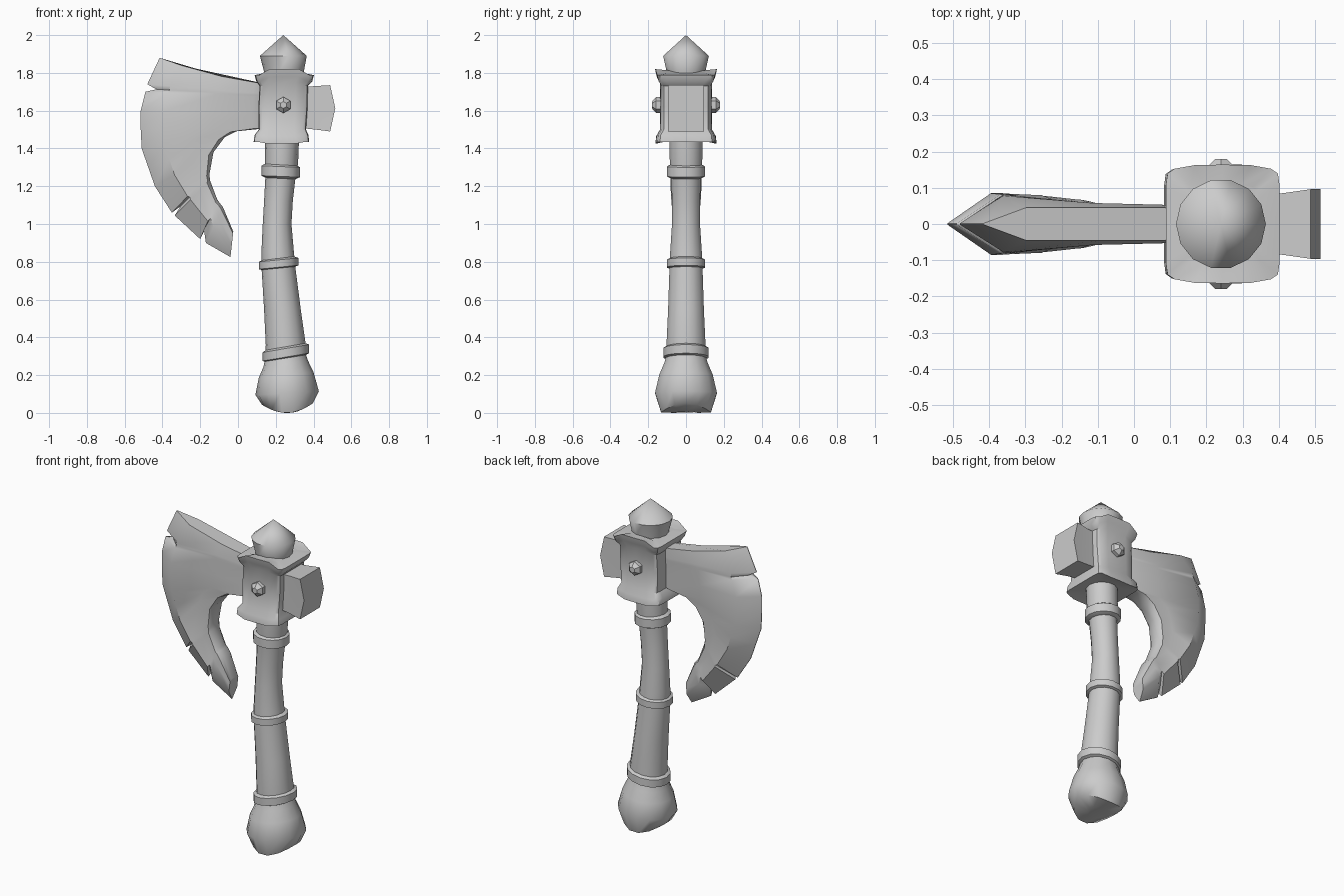
import bpy
import bmesh
from math import cos, sin, tau, radians
from mathutils import Vector

cube = bpy.data.objects.get("Cube")
if cube:
    bpy.data.objects.remove(cube, do_unlink=True)

grey = bpy.data.materials.new("plain grey")
grey.use_nodes = True
colour = (0.6, 0.6, 0.6, 1)
grey.diffuse_color = colour
shader = next(n for n in grey.node_tree.nodes if n.type == "BSDF_PRINCIPLED")
shader.inputs["Base Color"].default_value = colour


def loft(name, rings, angle=40):
    """Skin a list of equal-length closed rings and cap both ends."""
    bm = bmesh.new()
    loops = [[bm.verts.new(p) for p in ring] for ring in rings]
    count = len(loops[0])
    for low, high in zip(loops, loops[1:]):
        for i in range(count):
            j = (i + 1) % count
            bm.faces.new((low[i], low[j], high[j], high[i]))
    bm.faces.new(loops[0][::-1])
    bm.faces.new(loops[-1])
    bmesh.ops.remove_doubles(bm, verts=bm.verts, dist=0.0001)
    bmesh.ops.recalc_face_normals(bm, faces=bm.faces)
    mesh = bpy.data.meshes.new(name)
    bm.to_mesh(mesh)
    bm.free()
    mesh.materials.append(grey)
    obj = bpy.data.objects.new(name, mesh)
    bpy.context.collection.objects.link(obj)
    bpy.ops.object.select_all(action="DESELECT")
    obj.select_set(True)
    bpy.context.view_layer.objects.active = obj
    bpy.ops.object.shade_smooth_by_angle(angle=radians(angle))
    return obj


def circle(x, z, r, tilt=0, bow=0, sides=14):
    """Round section, slanted along x by tilt and cupped by bow."""
    ring = []
    for i in range(sides):
        dx, dy = r * cos(tau * i / sides), r * sin(tau * i / sides)
        ring.append((x + dx, dy, z + tilt * dx + bow * dx * dx))
    return ring


def turned(name, sections, tilt=0, angle=40):
    return loft(name, [circle(x, z, r, tilt) for x, z, r in sections], angle)


# Bent wooden handle
turned("handle", [(0.25, 0.28, 0.105), (0.253, 0.36, 0.106), (0.235, 0.55, 0.097),
                  (0.215, 0.76, 0.09), (0.21, 0.85, 0.086), (0.207, 1.0, 0.076),
                  (0.214, 1.12, 0.076), (0.225, 1.25, 0.08), (0.23, 1.32, 0.088),
                  (0.235, 1.5, 0.09)])


# Collars around the handle
def collar(name, x, z, r, half, tilt):
    turned(name, [(x, z - half, r - 0.025), (x, z - half * 0.7, r),
                  (x, z + half * 0.6, r), (x, z + half, r - 0.025)], tilt)


collar("lower_collar", 0.253, 0.32, 0.123, 0.035, 0.17)
collar("middle_collar", 0.215, 0.792, 0.104, 0.03, 0.1)
collar("upper_collar", 0.226, 1.28, 0.102, 0.04, -0.04)

# Bulbous pommel with a cupped underside
loft("pommel", [circle(0.26, 0, 0.06, 0, 2.6), circle(0.262, 0, 0.135, 0.03, 2.6),
                circle(0.26, 0.105, 0.168, 0.06), circle(0.255, 0.2, 0.145, 0.1),
                circle(0.252, 0.26, 0.118, 0.15), circle(0.25, 0.31, 0.104, 0.17)], 50)

# Flanged socket with chamfered corners
quarter = [(1, 0), (1, 0.65), (0.97, 0.85), (0.85, 0.93), (0.5, 0.99)]


def socket_ring(x, z, hx, hy, lift=0):
    corner = quarter + [(0, 1)]
    outline = corner + [(-a, b) for a, b in quarter[::-1]]
    outline += [(-a, -b) for a, b in corner[1:]] + [(a, -b) for a, b in quarter[:0:-1]]
    return [(x + a * hx, b * hy, z + (lift if abs(a) < 0.6 else 0)) for a, b in outline]


loft("socket", [socket_ring(0.23, 1.44, 0.09, 0.1),
                socket_ring(0.23, 1.435, 0.147, 0.162, -0.01),
                socket_ring(0.23, 1.47, 0.143, 0.158, -0.005),
                socket_ring(0.235, 1.5, 0.125, 0.138),
                socket_ring(0.238, 1.62, 0.13, 0.136),
                socket_ring(0.242, 1.73, 0.128, 0.138, 0.015),
                socket_ring(0.245, 1.755, 0.148, 0.155, 0.025),
                socket_ring(0.245, 1.788, 0.157, 0.164, 0.032),
                socket_ring(0.243, 1.8, 0.1, 0.11, 0.015)], 35)

# Pointed cap on top of the socket
turned("top_cap", [(0.243, 1.76, 0.1), (0.243, 1.81, 0.106),
                   (0.24, 1.89, 0.124), (0.24, 2, 0.0)], 0.0, 60)

# Hexagonal rivet on each face
for side, label in ((-1, "front"), (1, "back")):
    rings = []
    for depth, r in ((0.12, 0.043), (0.158, 0.043), (0.18, 0.018)):
        rings.append([(0.24 + r * sin(tau * i / 6), side * depth, 1.63 + r * cos(tau * i / 6))
                      for i in range(6)])
    loft(label + "_rivet", rings, 30)

# Hammer butt with a bulging striking face
butt = []
for x, hy, low, high, bulge in ((0.32, 0.08, 1.51, 1.725, 0), (0.41, 0.085, 1.5, 1.73, 0),
                                (0.488, 0.096, 1.49, 1.735, 0.027)):
    mid = (low + high) / 2
    butt.append([(x, -hy, low), (x, hy, low), (x + bulge, hy, mid),
                 (x, hy, high), (x, -hy, high), (x + bulge, -hy, mid)])
loft("hammer_butt", butt, 50)

# Blade stations: cutting edge x, z; back x, z; ridge thickness; notch depth
stations = [
    (-0.415, 1.88, 0.13, 1.745, 0.045, 0),
    (-0.48, 1.74, 0.13, 1.69, 0.078, 0),
    (-0.432, 1.713, 0.13, 1.68, 0.08, 0.05),
    (-0.49, 1.7, 0.13, 1.67, 0.082, 0),
    (-0.515, 1.6, 0.13, 1.58, 0.085, 0),
    (-0.515, 1.5, 0.13, 1.505, 0.085, 0),
    (-0.51, 1.4, 0, 1.495, 0.085, 0),
    (-0.475, 1.3, -0.07, 1.46, 0.085, 0),
    (-0.44, 1.2, -0.13, 1.38, 0.083, 0),
    (-0.35, 1.06, -0.15, 1.27, 0.08, 0),
    (-0.305, 1.093, -0.15, 1.25, 0.08, 0.05),
    (-0.335, 1.045, -0.148, 1.23, 0.078, 0),
    (-0.2, 0.92, -0.11, 1.13, 0.068, 0),
    (-0.18, 0.97, -0.1, 1.115, 0.067, 0.05),
    (-0.17, 0.9, -0.08, 1.09, 0.064, 0),
    (-0.04, 0.825, -0.025, 0.96, 0.04, 0),
]
blade = []
for ex, ez, bx, bz, thick, notch in stations:
    edge, back = Vector((ex, 0, ez)), Vector((bx, 0, bz))
    width = (back - edge).length
    ridge_at = min(0.12 - notch, 0.45 * width) / width
    sag = 0.018 if ez > 1.85 else 0
    front = [(1, 0.03), (0.92, min(thick, 0.053)),
             ((1 + ridge_at) / 2, min(thick, 0.058)), (ridge_at, thick)]
    outline = front + [(0, 0.012 if notch else 0.002)]
    points = []
    for t, y in outline:
        p = edge.lerp(back, t)
        p.z -= sag * 4 * t * (1 - t)
        points.append(Vector((p.x, -y, p.z)))
    blade.append(points + [Vector((p.x, -p.y, p.z)) for p in points[::-1]])
loft("blade", blade, 45)
